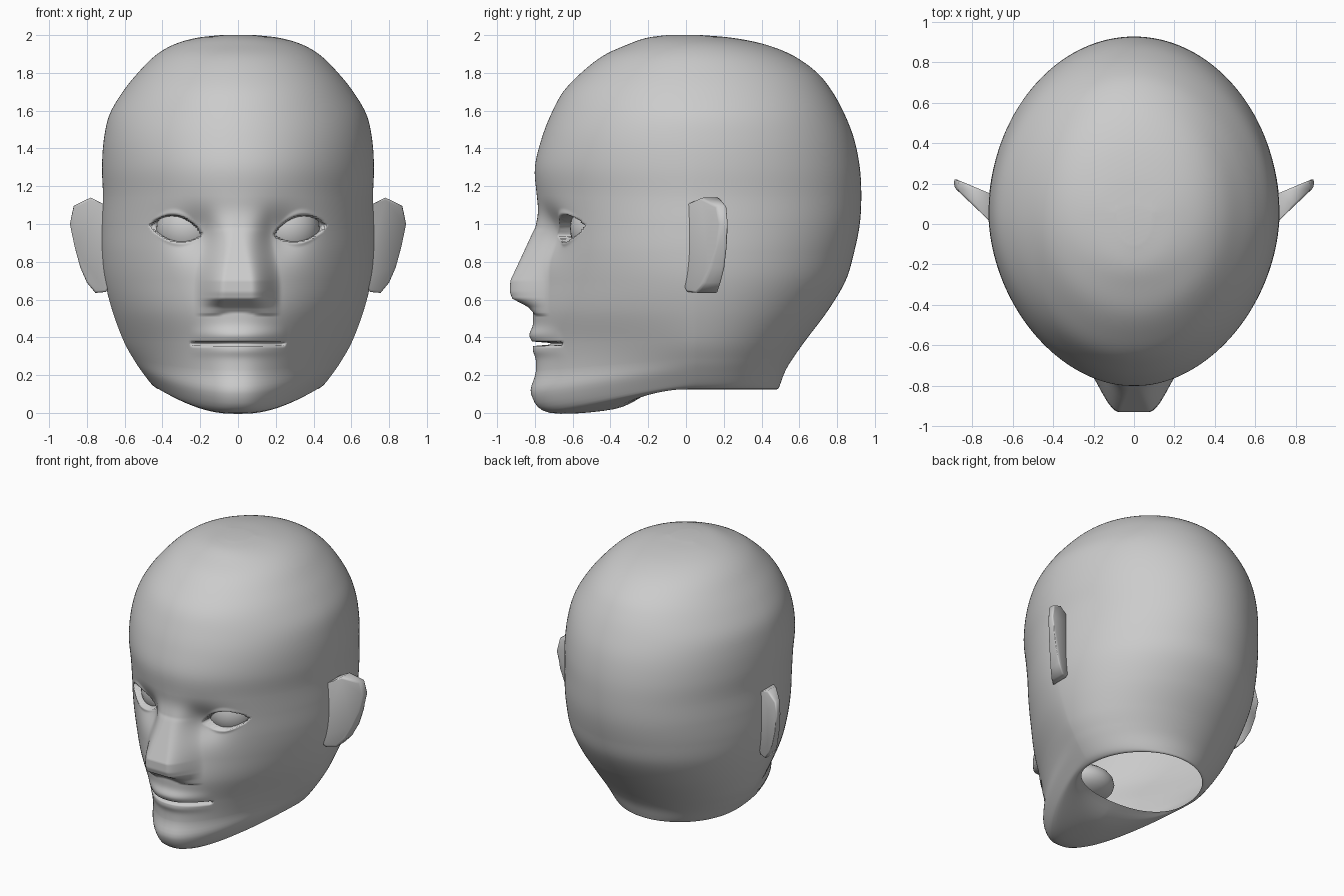
import bpy, bmesh, math
from mathutils import Matrix

if "Cube" in bpy.data.objects:
    bpy.data.objects.remove(bpy.data.objects["Cube"])


def finish(bm, name, mirror=False, angle=None):
    bmesh.ops.recalc_face_normals(bm, faces=bm.faces)
    for f in bm.faces:
        f.smooth = True
    me = bpy.data.meshes.new(name)
    bm.to_mesh(me)
    bm.free()
    ob = bpy.data.objects.new(name, me)
    bpy.context.collection.objects.link(ob)
    if mirror:
        m = ob.modifiers.new("mirror", 'MIRROR')
        m.use_mirror_merge = False
    if angle:
        bpy.ops.object.select_all(action='DESELECT')
        bpy.context.view_layer.objects.active = ob
        ob.select_set(True)
        bpy.ops.object.shade_smooth_by_angle(angle=math.radians(angle))
    return ob


def smooth(a, b, t):
    t = min(1, max(0, (t - a) / (b - a)))
    return t * t * (3 - 2 * t)


def interp(pts, t):
    for (a, u), (b, v) in zip(pts, pts[1:]):
        if t <= b:
            return u + (v - u) * max(0, (t - a) / (b - a))
    return pts[-1][1]


def catmull(a, b, c, d, t):
    return [0.5 * (2 * q + (r - p) * t + (2 * p - 5 * q + 4 * r - s) * t * t
                   + (3 * q - p - 3 * r + s) * t ** 3)
            for p, q, r, s in zip(a, b, c, d)]


# Head rings, neck opening to crown:
# front z, front y, back z, back y, half width, roundness of the face
RINGS = [
    (.10, -.21, .125, .48, .41, 2.6), (.02, -.38, .13, .49, .43, 1.9),
    (.0, -.72, .155, .50, .46, 1.35), (.10, -.82, .22, .525, .51, 1.33),
    (.22, -.795, .28, .56, .55, 1.33), (.37, -.80, .38, .63, .605, 1.36),
    (.54, -.81, .54, .75, .665, 1.5), (.70, -.79, .70, .845, .705, 1.6),
    (.85, -.775, .85, .89, .72, 1.7), (1.0, -.775, 1.0, .92, .72, 1.75),
    (1.15, -.79, 1.15, .928, .715, 1.8), (1.3, -.80, 1.3, .92, .72, 1.85),
    (1.45, -.765, 1.45, .89, .71, 1.9), (1.58, -.715, 1.58, .84, .68, 1.9),
    (1.70, -.65, 1.70, .775, .61, 1.95), (1.80, -.555, 1.80, .695, .53, 2),
    (1.89, -.44, 1.89, .57, .44, 2), (1.95, -.31, 1.95, .42, .34, 2),
    (1.985, -.21, 1.985, .25, .22, 2), (2.0, -.10, 2.0, .08, .09, 2)]
NOSE = [(.52, -.80), (.56, -.835), (.605, -.92), (.64, -.932),
        (.70, -.93), (.85, -.86), (.98, -.80), (1.1, -.79)]


def face_detail(x, y, z):
    """Push the plain face surface into sockets, eyelids, nose and mouth."""
    ax = abs(x)
    # eye sockets and almond-shaped lid openings
    y += .065 * math.exp(-((ax - .22) / .13) ** 2 - ((z - .95) / .12) ** 2)
    s = (ax - .195) / .265
    if 0 < s < 1:
        dz = z - (.945 + .045 * s)
        h = (.077 if dz > 0 else .06) * math.sin(math.pi * s) ** .7
        v = abs(dz) / max(h, .001)
        y += .11 * (1 - smooth(.85, 1.05, v))
        y -= .008 * smooth(.9, 1.1, v) * (1 - smooth(1.1, 1.5, v)) * math.sin(math.pi * s)
    # nose
    if .52 < z < 1.15:
        k = smooth(.65, 1.0, z)
        f = 1 - smooth(.07 - .05 * k, .23 - .05 * k, ax)
        f *= 1 - smooth(.95, 1.14, z)
        y += f * min(0, interp(NOSE, z) - y)
    # lips and mouth slit
    m = max(0, 1 - (ax / .26) ** 2)
    y -= m * (.026 * math.exp(-((z - .41) / .04) ** 2)
              + .012 * math.exp(-((z - .33) / .03) ** 2))
    if ax < .245:
        y += .14 * max(0, 1 - abs(z - .366) / .012) * m ** .5
    return y


# Head shell, open at the neck
N = 256
bm = bmesh.new()
keys = [RINGS[0]] + RINGS + [RINGS[-1]]
rows = []
for i in range(len(RINGS) - 1):
    steps = 20 if 4 <= i <= 9 else 5
    for j in range(steps):
        rows.append(catmull(*keys[i:i + 4], j / steps))
rows.append(RINGS[-1])
YC = .05
prev = None
for zf, yf, zb, yb, w, p in rows:
    d = .15 * max(0, 2 - p) + .001        # flattens the middle of the chin
    ring = []
    for k in range(N):
        s = 2 * k / N - 1
        phi = math.pi * (.55 * s + .45 * s ** 3)
        c, sn = math.cos(phi), math.sin(phi)
        if c > 0:
            x = math.copysign(w * abs(sn) ** (2 / p), sn)
            u = (math.hypot(x, d) - d) / (math.hypot(w, d) - d)
            y = YC - (YC - yf) * max(0, 1 - u ** p) ** (1 / p)
            z = zf + (zb - zf) * u ** 1.6
            if y < -.3 and .2 < z < 1.4:
                y = face_detail(x, y, z)
        else:
            x, y, z = w * sn, YC - (yb - YC) * c, zb
        ring.append(bm.verts.new((x, y, z)))
    if prev:
        for k in range(N):
            n = (k + 1) % N
            bm.faces.new((prev[k], prev[n], ring[n], ring[k]))
    prev = ring
bm.faces.new(prev)
finish(bm, "head")

# Eyeballs
bm = bmesh.new()
bmesh.ops.create_uvsphere(bm, u_segments=32, v_segments=20, radius=.17,
                          matrix=Matrix.Translation((.263, -.444, .975)))
finish(bm, "eyes", mirror=True)

# Mouth cavity, seen through the neck opening
bm = bmesh.new()
bmesh.ops.create_uvsphere(bm, u_segments=20, v_segments=12, radius=1,
                          matrix=Matrix.Translation((0, -.50, .37))
                          @ Matrix.Diagonal((.2, .18, .11, 1)))
finish(bm, "mouth_cavity")

# Ears: outline slabs swept outward and back
EAR = [(.66, 1.08), (.72, 1.11), (.78, 1.14), (.87, 1.095), (.89, 1.0),
       (.865, .88), (.835, .77), (.80, .69), (.755, .635), (.70, .64), (.66, .70)]
bm = bmesh.new()
front = [bm.verts.new((x, .01 + (x - .71) * .95, z)) for x, z in EAR]
back = [bm.verts.new((x, .15 + (x - .71) * .42, z)) for x, z in EAR]
bm.faces.new(front)
bm.faces.new(back[::-1])
for i in range(len(EAR)):
    j = (i + 1) % len(EAR)
    bm.faces.new((front[j], front[i], back[i], back[j]))
rim = [e for e in bm.edges if len({v for v in e.verts if v in front}) == 2
       or len({v for v in e.verts if v in back}) == 2]
bmesh.ops.bevel(bm, geom=rim, offset=.012, segments=2, profile=.5, affect='EDGES')
finish(bm, "ears", mirror=True, angle=70)
